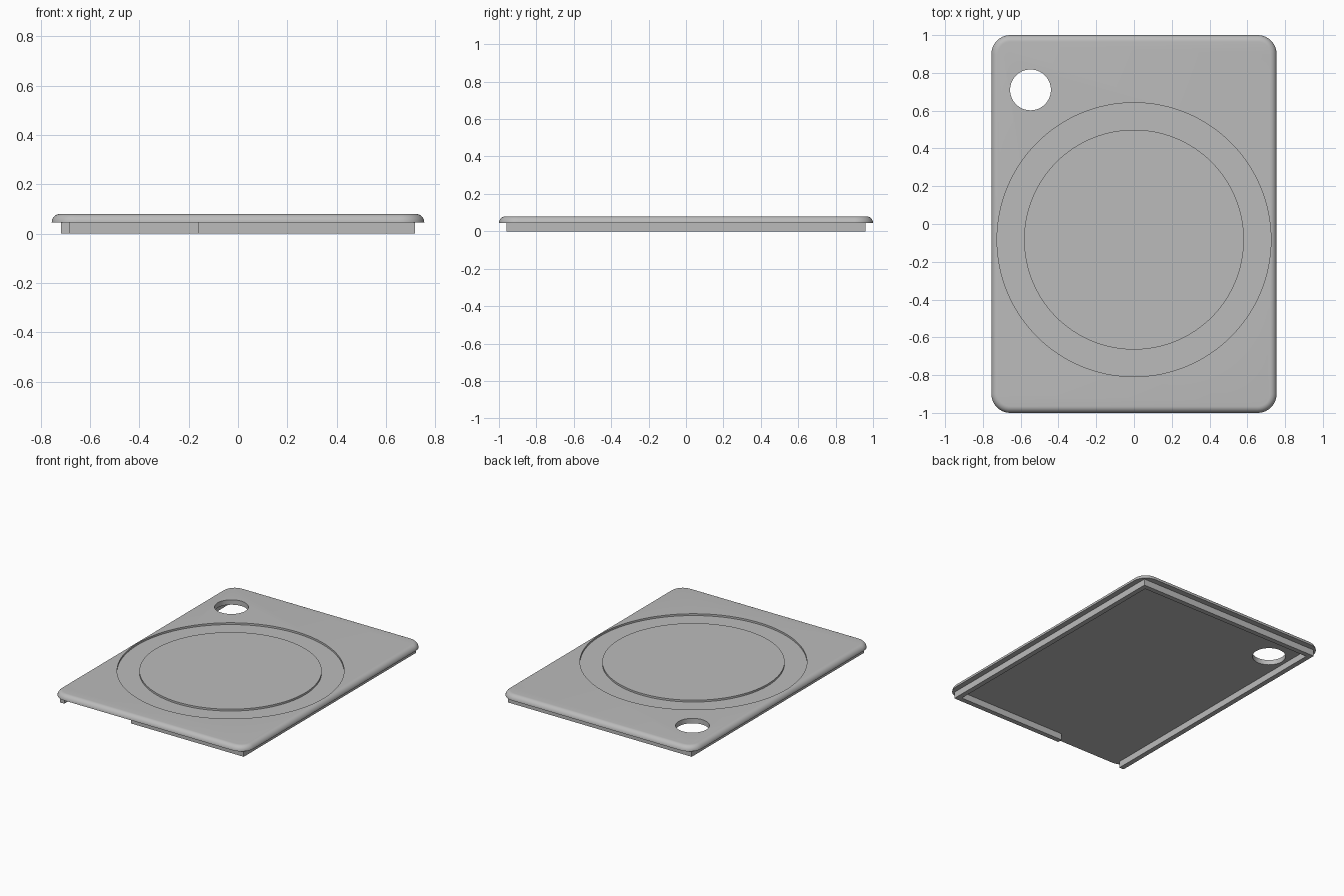
import bpy, bmesh, math

if "Cube" in bpy.data.objects:
    bpy.data.objects.remove(bpy.data.objects["Cube"], do_unlink=True)

HALF_X, HALF_Y = 0.755, 1.0
BASE, TOP = 0.045, 0.08
CORNER, EDGE = 0.1, 0.035
GROOVE_DEPTH = 0.013

grey = bpy.data.materials.new("plain grey")
grey.use_nodes = True
colour = (0.5, 0.5, 0.5, 1)
grey.diffuse_color = colour
grey.node_tree.nodes["Principled BSDF"].inputs["Base Color"].default_value = colour


def make_object(name, bm):
    bmesh.ops.recalc_face_normals(bm, faces=bm.faces)
    mesh = bpy.data.meshes.new(name)
    bm.to_mesh(mesh)
    bm.free()
    obj = bpy.data.objects.new(name, mesh)
    bpy.context.collection.objects.link(obj)
    mesh.materials.append(grey)
    return obj


def rounded_loop(bm, inset, z, steps=10):
    """Rounded rectangle of vertices, shrunk by inset, at height z."""
    loop = []
    r = CORNER - inset
    for q, (sx, sy) in enumerate([(1, 1), (-1, 1), (-1, -1), (1, -1)]):
        for i in range(steps + 1):
            a = (q + i / steps) * math.pi / 2
            loop.append(bm.verts.new((sx * (HALF_X - CORNER) + r * math.cos(a),
                                      sy * (HALF_Y - CORNER) + r * math.sin(a), z)))
    return loop


def circle(bm, radius, x, y, z, steps=128):
    return [bm.verts.new((x + radius * math.cos(math.tau * i / steps),
                          y + radius * math.sin(math.tau * i / steps), z))
            for i in range(steps)]


def bridge(bm, a, b):
    for i in range(len(a)):
        j = (i + 1) % len(a)
        bm.faces.new((a[i], a[j], b[j], b[i]))


def cut(target, cutter):
    mod = target.modifiers.new("cut", "BOOLEAN")
    mod.operation, mod.solver, mod.object = "DIFFERENCE", "EXACT", cutter
    cutter.hide_render = True
    bpy.context.view_layer.objects.active = target
    bpy.ops.object.modifier_apply(modifier=mod.name)
    bpy.data.objects.remove(cutter, do_unlink=True)


# Lid plate with quarter-round upper edge
bm = bmesh.new()
loops = []
for i in range(9):
    a = i / 8 * math.pi / 2
    loops.append(rounded_loop(bm, EDGE * (1 - math.cos(a)), BASE + (TOP - BASE) * math.sin(a)))
for low, high in zip(loops, loops[1:]):
    bridge(bm, low, high)
bm.faces.new(loops[0])
bm.faces.new(loops[-1])
plate = make_object("lid_plate", bm)

# Shallow ring groove around the central disc
bm = bmesh.new()
rings = [circle(bm, r, 0, -0.083, z) for r, z in
         [(0.725, TOP - GROOVE_DEPTH), (0.725, 0.2), (0.582, 0.2), (0.582, TOP - GROOVE_DEPTH)]]
for i in range(4):
    bridge(bm, rings[i], rings[(i + 1) % 4])
cut(plate, make_object("groove_cutter", bm))

# Round through hole
bm = bmesh.new()
low, high = [circle(bm, 0.108, -0.548, 0.71, z, 64) for z in (-0.1, 0.2)]
bridge(bm, low, high)
bm.faces.new(low)
bm.faces.new(high)
cut(plate, make_object("hole_cutter", bm))

bpy.ops.object.select_all(action="DESELECT")
plate.select_set(True)
bpy.context.view_layer.objects.active = plate
bpy.ops.object.shade_smooth_by_angle(angle=math.radians(30))

# Locating rim underneath, open along part of the front
ox, oy, wall = 0.717, 0.96, 0.035
ix, iy = ox - wall, oy - wall
gap_end = -0.163
outline = [(-ix, -oy), (-ox, -oy), (-ox, oy), (ox, oy), (ox, -oy), (gap_end, -oy),
           (gap_end, -iy), (ix, -iy), (ix, iy), (-ix, iy)]
bm = bmesh.new()
low, high = [[bm.verts.new((x, y, z)) for x, y in outline] for z in (0, BASE)]
bridge(bm, low, high)
bm.faces.new(low)
bm.faces.new(high)
make_object("locating_rim", bm)
